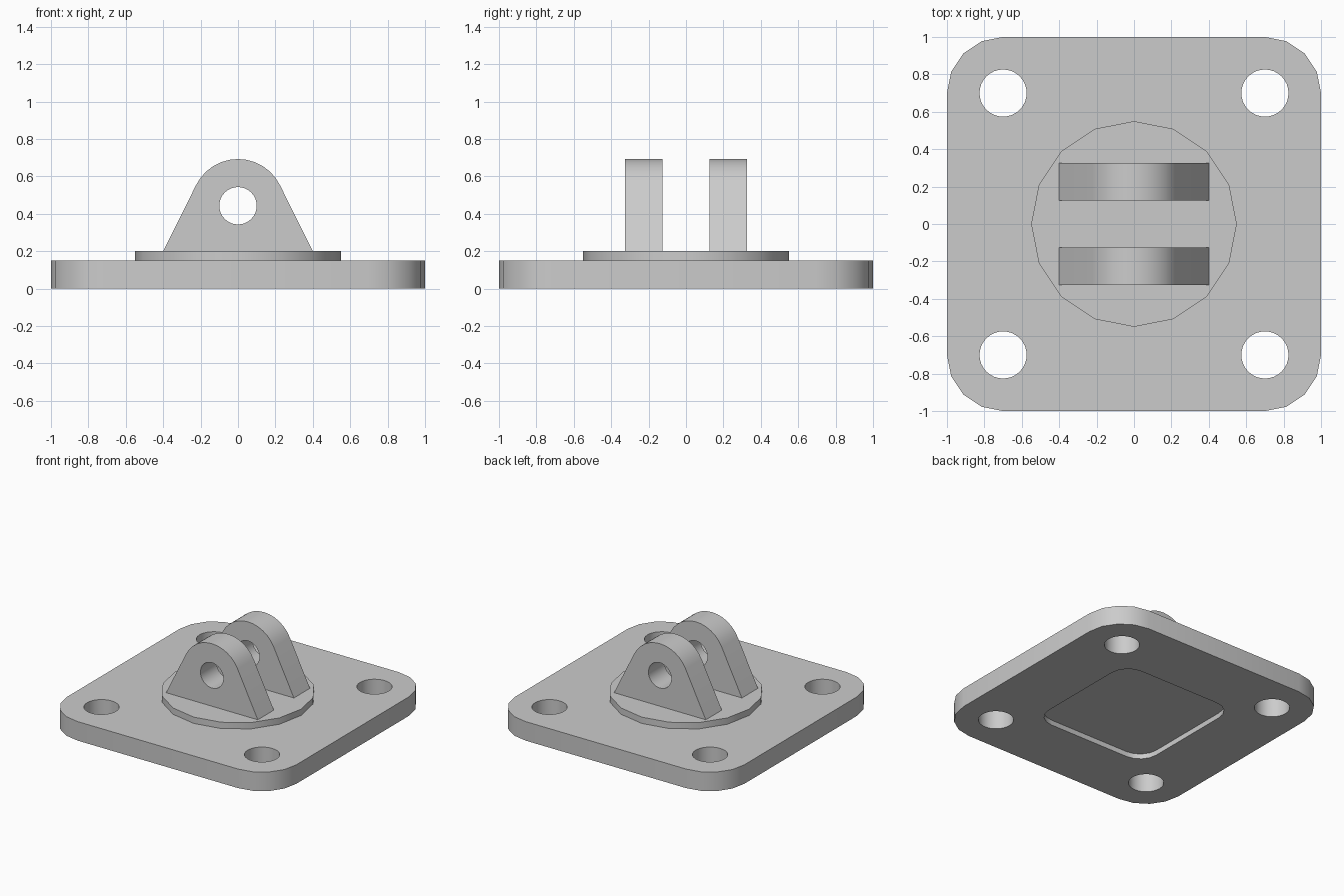
import bpy
import bmesh
from math import acos, atan2, cos, hypot, pi, radians, sin
from mathutils import Matrix, Vector

default = bpy.data.objects.get("Cube")
if default:
    bpy.data.objects.remove(default, do_unlink=True)

grey = bpy.data.materials.new("light grey metal")
grey.use_nodes = True
grey.diffuse_color = (0.6, 0.6, 0.6, 1)
grey.node_tree.nodes["Principled BSDF"].inputs["Base Color"].default_value = grey.diffuse_color


def prism(name, outline, low, high, upright=False):
    """Extrude a 2D outline along z, or along y when upright."""
    bm = bmesh.new()
    place = (lambda p: (p[0], low, p[1])) if upright else (lambda p: (p[0], p[1], low))
    face = bm.faces.new([bm.verts.new(place(p)) for p in outline])
    offset = Vector((0, high - low, 0) if upright else (0, 0, high - low))
    extruded = bmesh.ops.extrude_face_region(bm, geom=[face], use_keep_orig=True)
    verts = [v for v in extruded["geom"] if isinstance(v, bmesh.types.BMVert)]
    bmesh.ops.translate(bm, verts=verts, vec=offset)
    bmesh.ops.recalc_face_normals(bm, faces=bm.faces)
    mesh = bpy.data.meshes.new(name)
    bm.to_mesh(mesh)
    bm.free()
    mesh.materials.append(grey)
    obj = bpy.data.objects.new(name, mesh)
    bpy.context.collection.objects.link(obj)
    return obj


def arc(x, y, radius, start, end, steps):
    angles = [start + (end - start) * i / steps for i in range(steps + 1)]
    return [(x + radius * cos(a), y + radius * sin(a)) for a in angles]


def circle(x, y, radius, sides):
    return arc(x, y, radius, 0, 2 * pi, sides)[:-1]


def rounded_square(half, radius):
    c = half - radius
    points = []
    for i, (sx, sy) in enumerate([(1, 1), (-1, 1), (-1, -1), (1, -1)]):
        points += arc(sx * c, sy * c, radius, i * pi / 2, (i + 1) * pi / 2, 4)
    return points


def cut(obj, cutters):
    """Subtract the cutters and remove them afterwards."""
    bpy.context.view_layer.objects.active = obj
    for cutter in cutters:
        cutter.hide_render = True
        mod = obj.modifiers.new("cut", "BOOLEAN")
        mod.operation = "DIFFERENCE"
        mod.solver = "EXACT"
        mod.object = cutter
        bpy.ops.object.modifier_apply(modifier=mod.name)
        bpy.data.objects.remove(cutter, do_unlink=True)


def smooth(obj):
    bpy.ops.object.select_all(action="DESELECT")
    obj.select_set(True)
    bpy.context.view_layer.objects.active = obj
    bpy.ops.object.shade_smooth_by_angle(angle=radians(30))


# Base plate with four bolt holes and a shallow pocket underneath
plate = prism("base_plate", rounded_square(1.0, 0.3), 0, 0.15)
cutters = [prism("bolt_hole_cutter", circle(x, y, 0.126, 32), -0.1, 0.3)
           for x in (-0.7, 0.7) for y in (-0.7, 0.7)]
cutters.append(prism("pocket_cutter", rounded_square(0.5, 0.15), -0.1, 0.04))
cut(plate, cutters)
smooth(plate)

# Raised round boss
boss = prism("round_boss", circle(0, 0, 0.55, 16), 0.15, 0.2)
smooth(boss)

# Pair of clevis lugs: sides run tangent from the foot to the rounded top
foot, base_z, pin_z, radius = 0.4, 0.2, 0.443, 0.25
rise = pin_z - base_z
tangent = acos(radius / hypot(foot, rise)) - atan2(rise, foot)
profile = [(-foot, base_z), (foot, base_z)]
profile += arc(0, pin_z, radius, tangent, pi - tangent, 12)
for name, near in (("front_lug", -0.325), ("back_lug", 0.125)):
    lug = prism(name, profile, near, near + 0.2, upright=True)
    cut(lug, [prism("pin_hole_cutter", circle(0, pin_z, 0.1, 32),
                    near - 0.1, near + 0.3, upright=True)])
    smooth(lug)
